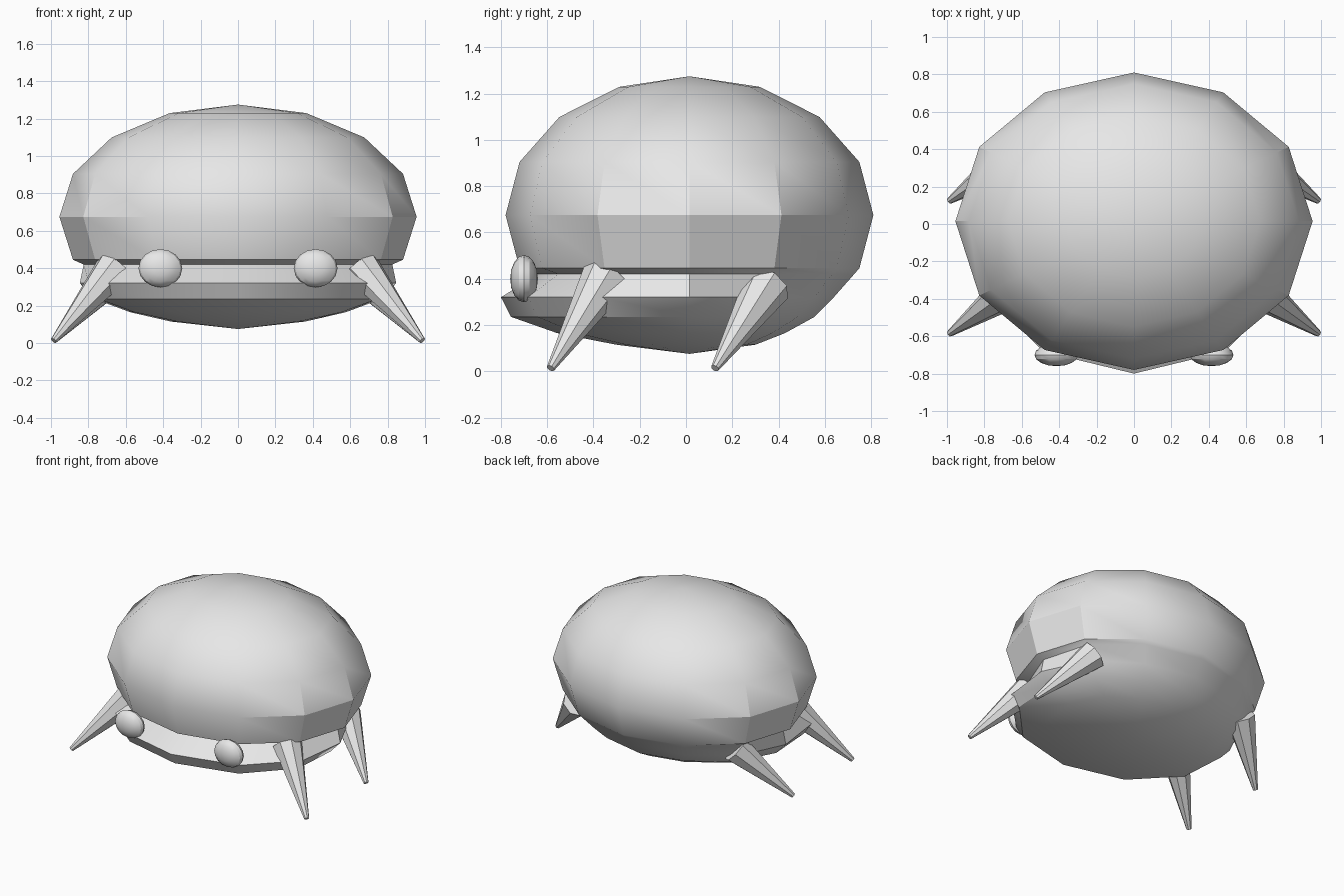
import bpy, bmesh
from math import sin, cos, radians
from mathutils import Vector, Matrix

if "Cube" in bpy.data.objects:
    bpy.data.objects.remove(bpy.data.objects["Cube"])

grey = bpy.data.materials.new("plain_grey")
grey.use_nodes = True
grey.diffuse_color = (0.8, 0.8, 0.8, 1)
grey.node_tree.nodes["Principled BSDF"].inputs["Base Color"].default_value = (0.8, 0.8, 0.8, 1)


def finish(bm, name):
    """Turn a bmesh into a smooth-by-angle object."""
    bmesh.ops.recalc_face_normals(bm, faces=bm.faces)
    mesh = bpy.data.meshes.new(name)
    bm.to_mesh(mesh)
    bm.free()
    mesh.materials.append(grey)
    obj = bpy.data.objects.new(name, mesh)
    bpy.context.collection.objects.link(obj)
    bpy.ops.object.select_all(action='DESELECT')
    obj.select_set(True)
    bpy.context.view_layer.objects.active = obj
    bpy.ops.object.shade_smooth_by_angle(angle=radians(30))
    return obj


# Body: squashed dome whose lower front bulges into a protruding lip
RX, RY, RZ, CY, CZ = 0.955, 0.795, 0.6, 0.015, 0.675
SEGMENTS = 12
rings = []  # (height, radius at the back, radius at the front)
for lat in (67.5, 45, 22.5, 0, -22.5):
    r = cos(radians(lat))
    rings.append((CZ + RZ * sin(radians(lat)), r, r))
rings += [(0.42, 0.896, 0.82), (0.32, 0.785, 1.025), (0.235, 0.68, 0.97),
          (0.165, 0.52, 0.72), (0.115, 0.36, 0.4)]
lip_weight = (1, 0.95, 0.75, 0.42, 0.2, 0, 0)  # from front to back

bm = bmesh.new()
grid = []
for z, back, front in rings:
    row = []
    for i in range(SEGMENTS):
        a = radians(360 * i / SEGMENTS)
        w = lip_weight[min(i, SEGMENTS - i)]
        r = back + (front - back) * w
        row.append(bm.verts.new((RX * r * sin(a), CY - RY * r * cos(a), z)))
    grid.append(row)
top = bm.verts.new((0, CY, CZ + RZ))
bottom = bm.verts.new((0, CY, CZ - RZ))
for i in range(SEGMENTS):
    j = (i + 1) % SEGMENTS
    for upper, lower in zip(grid, grid[1:]):
        bm.faces.new((upper[i], lower[i], lower[j], upper[j]))
    bm.faces.new((top, grid[0][i], grid[0][j]))
    bm.faces.new((bottom, grid[-1][j], grid[-1][i]))
finish(bm, "body")


# Legs: eight-sided spikes leaning outward and forward
def leg(name, side, tip_y, base_y, base_z):
    tip = Vector((side * 0.985, tip_y, 0.013))
    base = Vector((side * 0.66, base_y, base_z))
    axis = base - tip
    bm = bmesh.new()
    bmesh.ops.create_cone(
        bm, cap_ends=True, segments=8, radius1=0.018, radius2=0.105, depth=axis.length,
        matrix=Matrix.Translation((tip + base) / 2) @ axis.to_track_quat('Z', 'Y').to_matrix().to_4x4())
    finish(bm, name)


# Eyes: flattened balls with their poles facing forward
def eye(name, side):
    bm = bmesh.new()
    bmesh.ops.create_uvsphere(
        bm, u_segments=16, v_segments=8, radius=1,
        matrix=Matrix.Translation((side * 0.415, -0.70, 0.40))
        @ Matrix.Diagonal((0.117, 0.06, 0.102, 1)) @ Matrix.Rotation(radians(90), 4, 'X'))
    finish(bm, name)


for label, side in (("left", 1), ("right", -1)):
    leg("front_leg_" + label, side, -0.585, -0.35, 0.40)
    leg("back_leg_" + label, side, 0.125, 0.35, 0.37)
    eye("eye_" + label, side)
